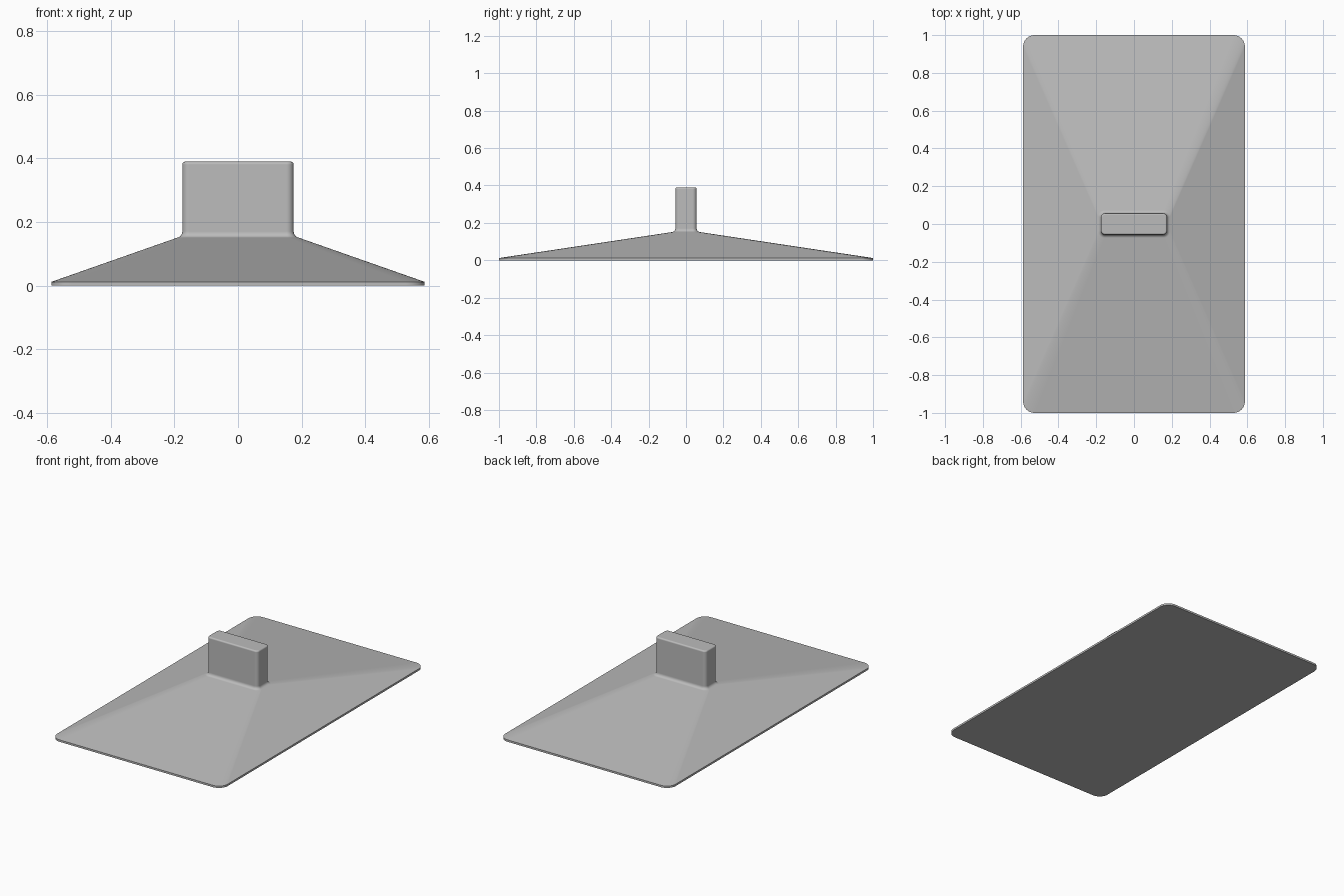
import bpy, bmesh, math

if "Cube" in bpy.data.objects:
    bpy.data.objects.remove(bpy.data.objects["Cube"])

SEG = 8  # segments per rounded corner


def rounded_rect(hx, hy, r, z):
    """Points of a rounded rectangle with half sizes hx, hy."""
    pts = []
    for k, (sx, sy) in enumerate([(1, 1), (-1, 1), (-1, -1), (1, -1)]):
        for i in range(SEG + 1):
            a = math.pi / 2 * (k + i / SEG)
            pts.append((sx * (hx - r) + r * math.cos(a),
                        sy * (hy - r) + r * math.sin(a), z))
    return pts


def loft(name, sections, mat):
    """Skin a stack of rounded rectangles into a closed solid."""
    bm = bmesh.new()
    rings = [[bm.verts.new(p) for p in rounded_rect(*s)] for s in sections]
    n = len(rings[0])
    for a, b in zip(rings, rings[1:]):
        for i in range(n):
            j = (i + 1) % n
            bm.faces.new((a[i], a[j], b[j], b[i]))
    bm.faces.new(rings[0][::-1])
    bm.faces.new(rings[-1])
    me = bpy.data.meshes.new(name)
    bm.to_mesh(me)
    bm.free()
    ob = bpy.data.objects.new(name, me)
    bpy.context.collection.objects.link(ob)
    me.materials.append(mat)
    bpy.ops.object.select_all(action='DESELECT')
    ob.select_set(True)
    bpy.context.view_layer.objects.active = ob
    bpy.ops.object.shade_smooth_by_angle(angle=math.radians(35))
    wn = ob.modifiers.new("weighted_normals", 'WEIGHTED_NORMAL')
    wn.keep_sharp = True
    return ob


grey = bpy.data.materials.new("plain grey")
grey.diffuse_color = (0.5, 0.5, 0.5, 1)
grey.use_nodes = True
grey.node_tree.nodes["Principled BSDF"].inputs["Base Color"].default_value = grey.diffuse_color

HX, HY = 0.175, 0.057   # stem half sizes
TOP = 0.39

# thin plate rim and sloping pyramid
sections = [(0.587, 1.0, 0.06, 0.0), (0.587, 1.0, 0.06, 0.012),
            (0.191, 0.073, 0.034, 0.151)]
# concave fillet between slope and stem
for i in range(1, 6):
    t = i / 5
    o = 0.016 * (1 - t) ** 2
    sections.append((HX + o, HY + o, 0.022 + o * 0.75,
                     0.151 + 0.008 * t * (1 - t) + 0.02 * t * t))
# straight stem with rounded top rim
B = 0.009
for i in range(5):
    a = math.pi / 2 * i / 4
    o = B * (1 - math.cos(a))
    sections.append((HX - o, HY - o, 0.022 - o, TOP - B + B * math.sin(a)))

loft("sloped_plate_with_stem", sections, grey)
